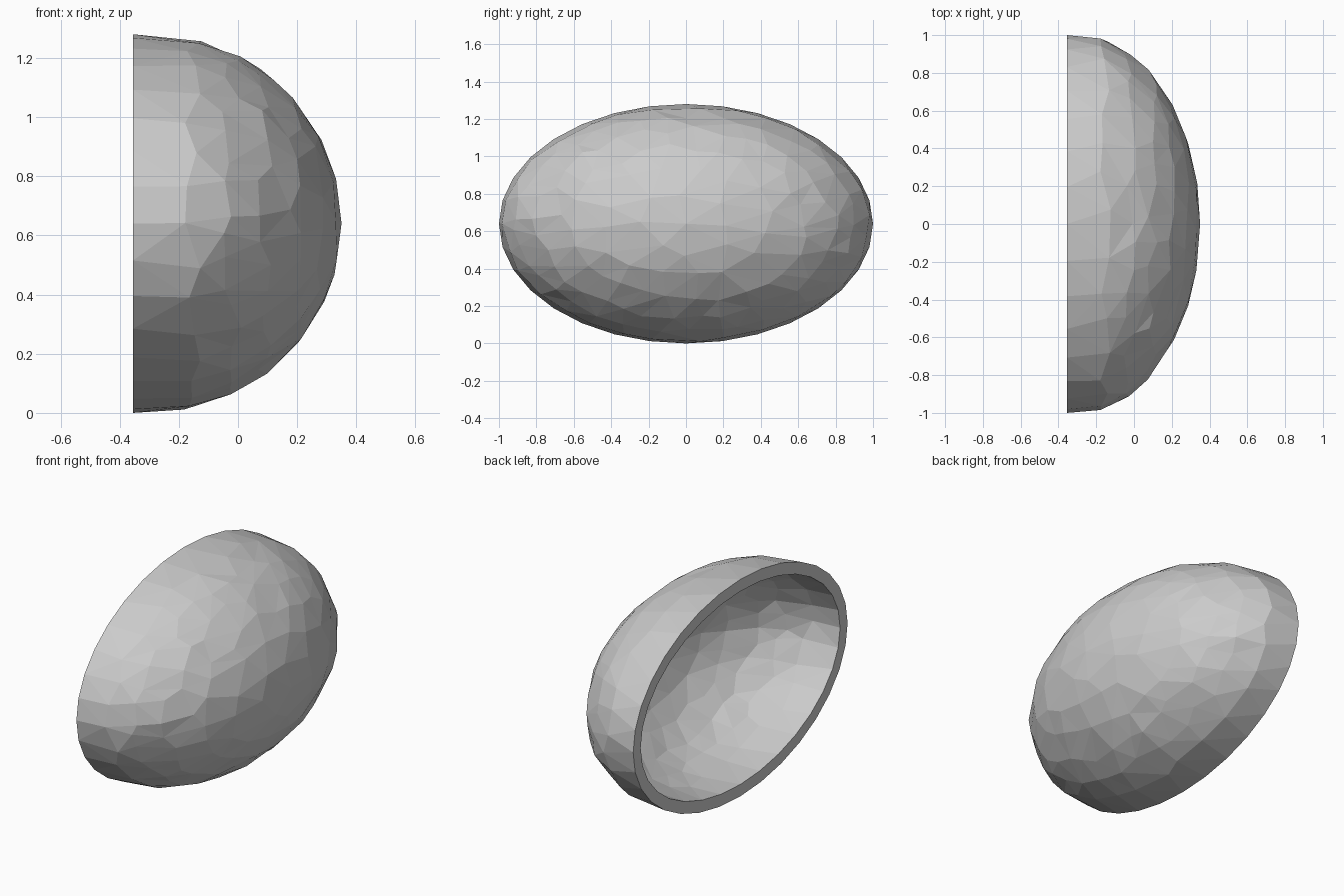
import bpy
import bmesh
import random
from math import sin, cos, pi, radians
from mathutils import Vector

random.seed(4)
cube = bpy.data.objects.get("Cube")
if cube:
    bpy.data.objects.remove(cube, do_unlink=True)

RIM_X = -0.355      # flat cut plane
CENTRE_X = -0.29    # where the dome starts to curve
MID_Z = 0.64
WALL = 0.07
SEGMENTS = 32


def add_dome(bm, depth, length, height):
    """Faceted half ellipsoid, open at the cut plane; returns its rim vertices."""
    def vert(x, ry, rz, a):
        return bm.verts.new((x, ry * cos(a), MID_Z + rz * sin(a)))

    step = 2 * pi / SEGMENTS
    rim = [vert(RIM_X, length, height, i * step) for i in range(SEGMENTS)]
    body, rough = [], []
    for row in range(1, 7):
        lat = radians(12.5 * row)
        uneven = row in (2, 3, 4)
        count = max(7, round(SEGMENTS * cos(lat) * (1.4 if uneven else 1)))
        for i in range(count):
            a = (i + 0.5 * (row % 2) + random.uniform(-0.25, 0.25)) * 2 * pi / count
            t = lat + radians(random.uniform(-3, 3))
            v = vert(CENTRE_X + depth * sin(t), length * cos(t), height * cos(t), a)
            body.append(v)
            if uneven:
                rough.append(v)
    pole = bm.verts.new((CENTRE_X + depth, 0, MID_Z))

    # Wrap the points in triangles, then open the flat side
    bmesh.ops.convex_hull(bm, input=rim + body + [pole])
    cap = [f for f in bm.faces if all(v.co.x < RIM_X + 0.001 for v in f.verts)]
    bmesh.ops.delete(bm, geom=cap, context='FACES_ONLY')
    stray = [e for e in bm.edges if not e.link_faces]
    bmesh.ops.delete(bm, geom=stray, context='EDGES')

    # Jagged band around the middle of the dome
    centre = Vector((CENTRE_X, 0, MID_Z))
    for v in rough:
        v.co = centre + (v.co - centre) * random.uniform(0.984, 1.003)
    return [v.co.copy() for v in rim]


def build_dome(depth, length, height):
    bm = bmesh.new()
    rim = add_dome(bm, depth, length, height)
    mesh = bpy.data.meshes.new("dome_part")
    bm.to_mesh(mesh)
    bm.free()
    return mesh, rim


# Outer and inner domes
shell_bm = bmesh.new()
rims = []
for inset in (0, WALL):
    part, rim = build_dome(0.64 - inset, 1 - inset, 0.64 - inset)
    shell_bm.from_mesh(part)
    bpy.data.meshes.remove(part)
    rims.append([shell_bm.verts.new(co) for co in rim])

# Flat rim joining them
for i in range(SEGMENTS):
    j = (i + 1) % SEGMENTS
    shell_bm.faces.new((rims[0][i], rims[0][j], rims[1][j], rims[1][i]))
bmesh.ops.remove_doubles(shell_bm, verts=shell_bm.verts, dist=0.0001)
bmesh.ops.recalc_face_normals(shell_bm, faces=shell_bm.faces)

mesh = bpy.data.meshes.new("half_shell")
shell_bm.to_mesh(mesh)
shell_bm.free()

# Plain grey
grey = bpy.data.materials.new("light_grey")
grey.use_nodes = True
colour = (0.6, 0.6, 0.6, 1)
grey.diffuse_color = colour
grey.node_tree.nodes["Principled BSDF"].inputs["Base Color"].default_value = colour
mesh.materials.append(grey)

shell = bpy.data.objects.new("half_shell", mesh)
bpy.context.collection.objects.link(shell)
